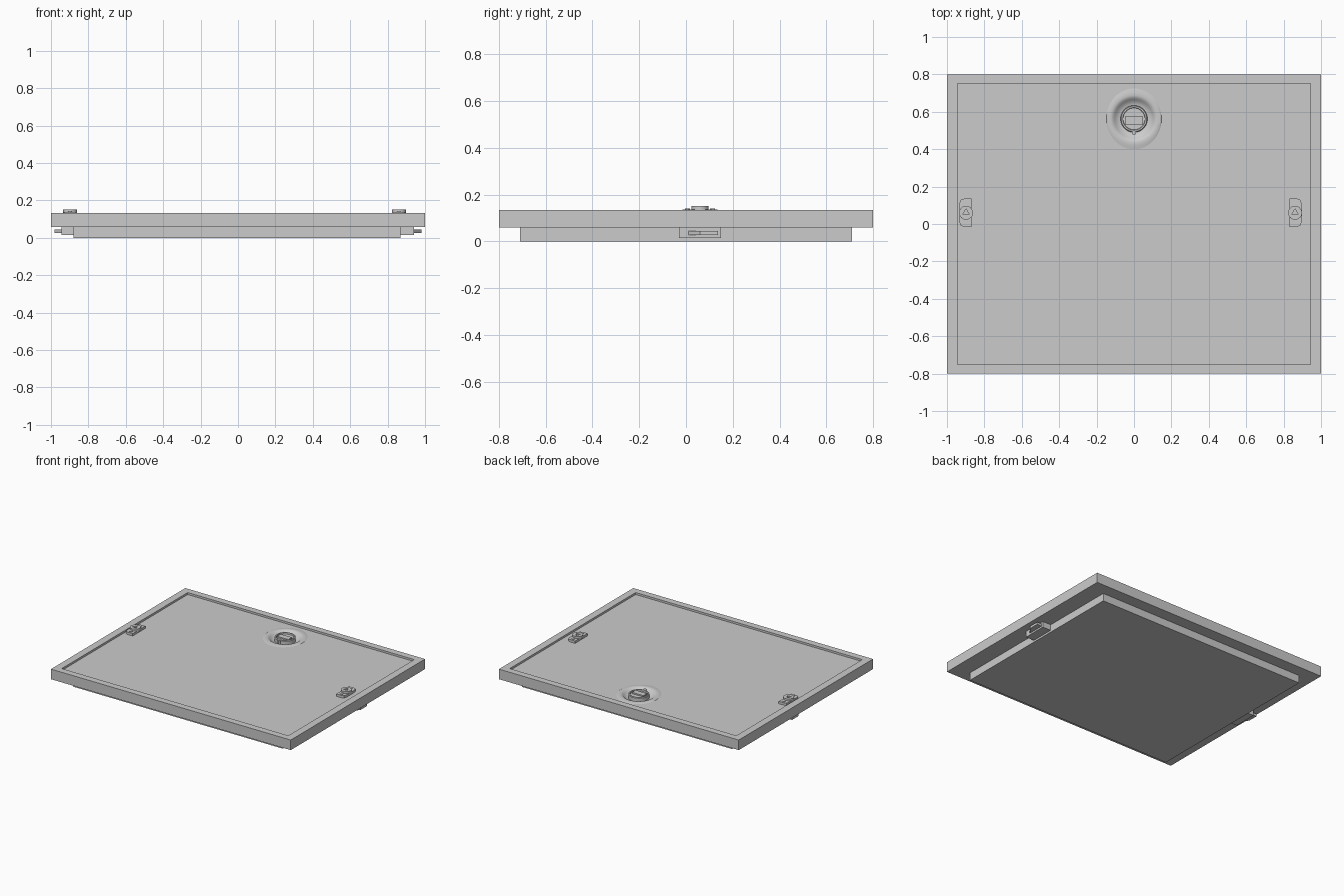
import bpy, bmesh, math
from mathutils import Vector

if "Cube" in bpy.data.objects:
    bpy.data.objects.remove(bpy.data.objects["Cube"])


def finish(name, bm, smooth=False):
    bmesh.ops.recalc_face_normals(bm, faces=bm.faces)
    me = bpy.data.meshes.new(name)
    bm.to_mesh(me)
    bm.free()
    ob = bpy.data.objects.new(name, me)
    bpy.context.collection.objects.link(ob)
    if smooth:
        bpy.context.view_layer.objects.active = ob
        ob.select_set(True)
        bpy.ops.object.shade_smooth_by_angle(angle=math.radians(30))
        ob.select_set(False)
    return ob


def box(name, x0, x1, y0, y1, z0, z1):
    return prism(name, [(x0, y0), (x1, y0), (x1, y1), (x0, y1)], z0, z1)


def prism(name, pts, z0, z1, smooth=False):
    bm = bmesh.new()
    face = bm.faces.new([bm.verts.new((x, y, z0)) for x, y in pts])
    top = bmesh.ops.extrude_face_region(bm, geom=[face])["geom"]
    bmesh.ops.translate(bm, vec=(0, 0, z1 - z0),
                        verts=[v for v in top if isinstance(v, bmesh.types.BMVert)])
    return finish(name, bm, smooth)


def lathe(name, prof, cx, cy, n=48, outer=None):
    """Revolve (radius, z) points; 'outer' reshapes the first ring to an oval."""
    bm = bmesh.new()
    rings = []
    for i, (r, z) in enumerate(prof):
        ring = []
        for k in range(n):
            a = 2 * math.pi * k / n
            rx, ry = outer if outer and i == 0 else (r, r)
            ring.append(bm.verts.new((cx + rx * math.cos(a), cy + ry * math.sin(a), z)))
        rings.append(ring)
    for a, b in zip(rings, rings[1:]):
        for k in range(n):
            bm.faces.new((a[k], a[(k + 1) % n], b[(k + 1) % n], b[k]))
    bm.faces.new(rings[-1])
    return finish(name, bm, True)


def circle(cx, cy, r, n, start=0):
    return [(cx + r * math.cos(start + 2 * math.pi * k / n),
             cy + r * math.sin(start + 2 * math.pi * k / n)) for k in range(n)]


def cut(ob, cutter):
    m = ob.modifiers.new("cut", "BOOLEAN")
    m.operation = "DIFFERENCE"
    m.solver = "EXACT"
    m.object = cutter
    cutter.hide_render = True
    cutter.hide_viewport = True


TOP, PANEL = 0.134, 0.119
KX, KY = 0.0, 0.562

# Door slab with a raised border and a sunken panel
slab = box("door_slab", -1, 1, -0.8, 0.8, 0.058, TOP)
cut(slab, box("panel_cutter", -0.945, 0.945, -0.75, 0.75, PANEL, 0.3))
cut(slab, prism("bowl_cutter", circle(KX, KY, 0.118, 48), 0.075, 0.25))

# Plug that fits into the opening
box("lower_plug", -0.88, 0.87, -0.71, 0.71, 0.0, 0.058)

# Finger bowl with a gently raised surround
lathe("lock_bowl", [(0.16, 0.1185), (0.142, 0.123), (0.125, 0.124), (0.114, 0.121),
                    (0.104, 0.112), (0.092, 0.102), (0.078, 0.096), (0.07, 0.095)],
      KX, KY, outer=(0.148, 0.165))

# Round lock with a rim and a fold-down grip
lathe("lock_rim", [(0.072, 0.09), (0.072, 0.124), (0.068, 0.128), (0.06, 0.128),
                   (0.058, 0.118), (0.05, 0.118)], KX, KY)
box("lock_grip", -0.047, 0.047, 0.532, 0.575, 0.112, 0.128)
prism("lock_pointer", circle(KX, 0.487, 0.011, 12), 0.095, 0.13, True)

# Side latches: base plate, screws, knob with triangular socket, case and bolt
for side, cx, outer in (("left", -0.898, -0.943), ("right", 0.861, 0.94)):
    s = 1 if cx > 0 else -1
    cy = 0.06
    half = [(0.036, -0.045), (0.03, -0.068), (0.012, -0.075), (-0.03, -0.075)]
    pts = [(cx + s * x, cy + y) for x, y in half]
    pts += [(cx + s * x, cy - y) for x, y in reversed(half)]
    prism(side + "_latch_plate", pts, 0.11, 0.137)
    for dy in (-0.054, 0.054):
        prism(side + "_latch_screw", circle(cx, cy + dy, 0.011, 12), 0.13, 0.141, True)
    knob = prism(side + "_latch_knob", circle(cx, cy, 0.037, 32), 0.13, 0.151, True)
    cut(knob, prism(side + "_socket_cutter", circle(cx, cy, 0.021, 3, math.pi / 2), 0.141, 0.2))
    inner = s * 0.85
    box(side + "_latch_case", min(inner, outer), max(inner, outer), -0.03, 0.15, 0.014, 0.06)
    prism(side + "_latch_bolt", [(s * 0.9, 0.01), (outer, 0.01), (s * 0.98, 0.06),
                                 (s * 0.98, 0.137), (s * 0.9, 0.137)], 0.027, 0.045)
